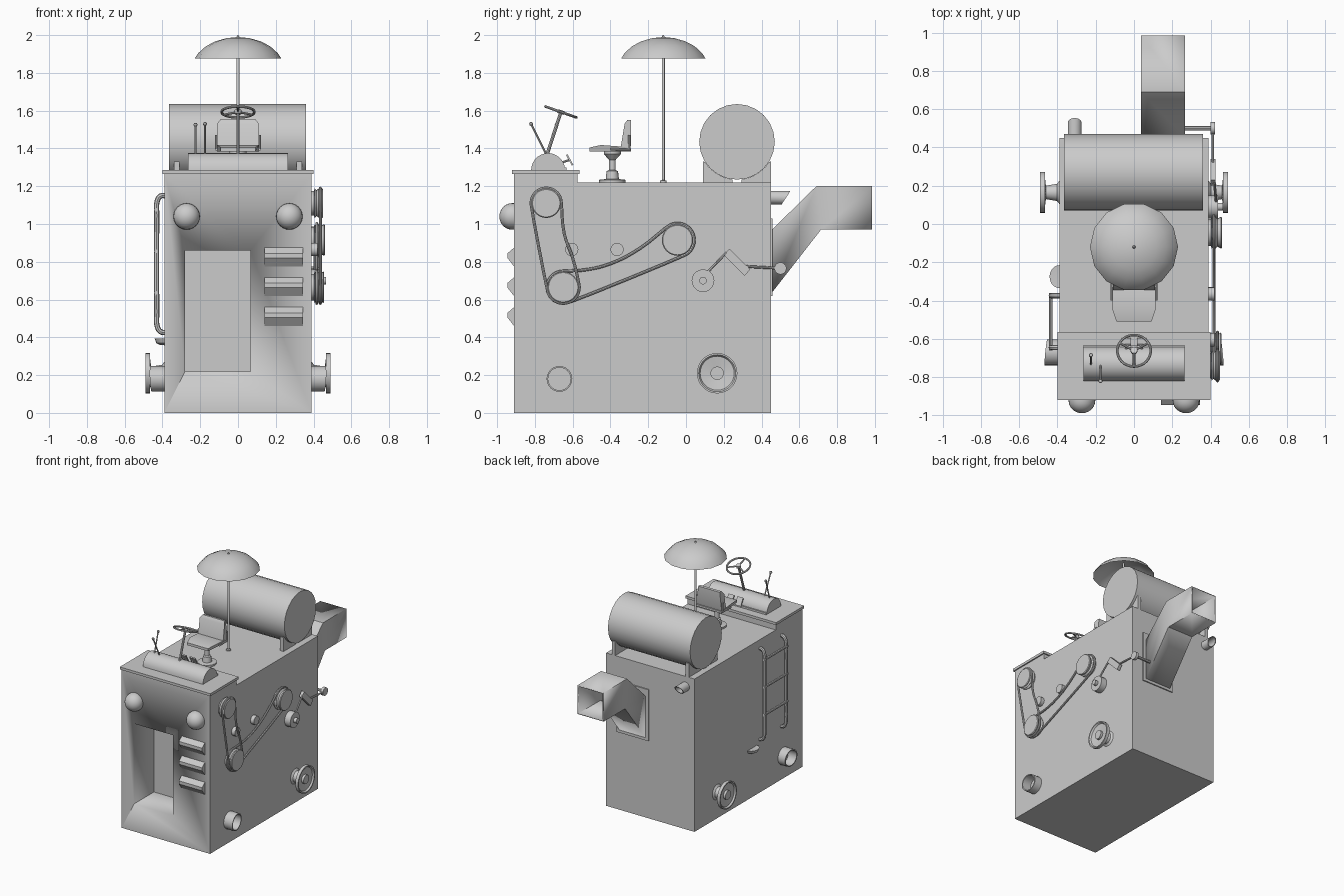
import bpy, bmesh
from math import sin, cos, pi, radians
from mathutils import Vector, Matrix

if "Cube" in bpy.data.objects:
    bpy.data.objects.remove(bpy.data.objects["Cube"])


def finish(name, bm, smooth=True):
    bmesh.ops.recalc_face_normals(bm, faces=bm.faces)
    me = bpy.data.meshes.new(name)
    bm.to_mesh(me)
    bm.free()
    ob = bpy.data.objects.new(name, me)
    bpy.context.collection.objects.link(ob)
    bpy.ops.object.select_all(action='DESELECT')
    ob.select_set(True)
    bpy.context.view_layer.objects.active = ob
    if smooth:
        bpy.ops.object.shade_smooth_by_angle(angle=radians(35))
    return ob


def prism(name, pts, x0, x1):
    """Extrude a (y, z) profile along x."""
    bm = bmesh.new()
    a = [bm.verts.new((x0, y, z)) for y, z in pts]
    b = [bm.verts.new((x1, y, z)) for y, z in pts]
    bm.faces.new(a)
    bm.faces.new(b[::-1])
    n = len(pts)
    for i in range(n):
        bm.faces.new((a[i], a[(i + 1) % n], b[(i + 1) % n], b[i]))
    return finish(name, bm)


def box(name, x0, x1, y0, y1, z0, z1):
    return prism(name, [(y0, z0), (y1, z0), (y1, z1), (y0, z1)], x0, x1)


def lathe(name, prof, loc, axis, n=24, slant=None):
    """Revolve (radius, height) points round an axis; slant skews the far end."""
    bm = bmesh.new()
    rot = Vector((0, 0, 1)).rotation_difference(Vector(axis)).to_matrix().to_4x4()
    m = Matrix.Translation(loc) @ rot
    rings = []
    for r, h in prof:
        if r == 0:
            rings.append([bm.verts.new(m @ Vector((0, 0, h)))])
        else:
            rings.append([bm.verts.new(m @ Vector((r * cos(2 * pi * i / n), r * sin(2 * pi * i / n), h)))
                          for i in range(n)])
    for a, b in zip(rings, rings[1:]):
        for i in range(n):
            j = (i + 1) % n
            f = [a[i % len(a)], a[j % len(a)], b[j % len(b)], b[i % len(b)]]
            f = list(dict.fromkeys(f))
            if len(f) > 2:
                bm.faces.new(f)
    if slant:
        o, ax, s = Vector(loc), Vector(axis), Vector(slant)
        for v in bm.verts:
            d = v.co - o
            if d.dot(ax) > 0.03:
                v.co += ax * d.dot(s)
    return finish(name, bm)


def cyl(name, r, loc, axis, h, n=24):
    return lathe(name, [(0, 0), (r, 0), (r, h), (0, h)], loc, axis, n)


def tube(name, pts, r, cyclic=False, smooth=False):
    cu = bpy.data.curves.new(name, 'CURVE')
    cu.dimensions = '3D'
    cu.bevel_depth = r
    cu.bevel_resolution = 2
    cu.use_fill_caps = True
    cu.resolution_u = 4
    sp = cu.splines.new('BEZIER')
    sp.bezier_points.add(len(pts) - 1)
    for p, c in zip(sp.bezier_points, pts):
        p.co = c
        p.handle_left_type = p.handle_right_type = 'AUTO' if smooth else 'VECTOR'
    sp.use_cyclic_u = cyclic
    ob = bpy.data.objects.new(name, cu)
    bpy.context.collection.objects.link(ob)
    bpy.ops.object.select_all(action='DESELECT')
    ob.select_set(True)
    bpy.context.view_layer.objects.active = ob
    bpy.ops.object.convert(target='MESH')
    bpy.ops.object.shade_smooth_by_angle(angle=radians(35))
    return bpy.context.object


def arc(cy, cz, r, a0, a1, n=12):
    return [(cy + r * cos(radians(a0 + (a1 - a0) * i / n)), cz + r * sin(radians(a0 + (a1 - a0) * i / n)))
            for i in range(n + 1)]


# body with front recess
body = prism('body', [(-.91, 0), (.45, 0), (.45, 1.22), (-.575, 1.22), (-.575, 1.265), (-.91, 1.265)], -.39, .39)
cut = box('recess_cutter', -.28, .065, -1, -.66, .22, .86)
mod = body.modifiers.new('recess', 'BOOLEAN')
mod.object, mod.solver = cut, 'EXACT'
bpy.context.view_layer.objects.active = body
bpy.ops.object.modifier_apply(modifier='recess')
bpy.data.objects.remove(cut)
box('deck_plate', -.4, .4, -.92, -.565, 1.265, 1.285)

# headlights and louvers
for x in (-.272, .272):
    lathe('headlight', [(.07, 0), (.07, .012)] + [(.07 * cos(t * pi / 12), .012 + .066 * sin(t * pi / 12))
          for t in range(1, 6)] + [(0, .078)], (x, -.91, 1.04), (0, -1, 0))
for z in (.775, .618, .46):
    prism('louver', [(-.91, z), (-.945, z + .045), (-.945, z + .07), (-.91, z + .1)], .14, .345)

# tank and cradles
cyl('tank', .2, (-.365, .27, 1.435), (1, 0, 0), .725)
for x in (-.34, .31):
    for s in (-1, 1):
        pts = [(-.18, 1.22), (-.18, 1.33)] + arc(0, 1.435, .2, 212, 263, 6) + [(-.025, 1.22)]
        prism('tank_cradle', [(.27 - s * y, z) for y, z in pts], x, x + .03)

# umbrella
lathe('umbrella_pole', [(0, 0), (.018, 0), (.018, .01), (.008, .012), (.008, .77), (.003, .78), (0, .78)],
      (0, -.12, 1.22), (0, 0, 1), 12)
dome = [(.23, 0), (.21, .03), (.17, .066), (.12, .092), (.06, .109), (0, .115)]
lathe('umbrella_canopy', [(0, .108), (.12, .085), (.205, .026)] + dome, (0, -.12, 1.875), (0, 0, 1), 14)

# seat
lathe('seat_pedestal', [(0, 0), (.07, 0), (.07, .014), (.035, .018), (.03, .06), (.018, .065), (.018, .12),
      (.045, .15), (.045, .165), (0, .165)], (0, -.39, 1.22), (0, 0, 1), 16)
cushion = prism('seat_cushion', [(-.51, 1.385), (-.29, 1.385), (-.29, 1.4), (-.34, 1.41), (-.45, 1.418), (-.51, 1.405)],
                -.112, .112)
for v in cushion.data.vertices:
    if v.co.y < -.5:
        v.co.x *= .82
back = prism('seat_back', [(-.345, 1.41), (-.3, 1.39), (-.29, 1.42), (-.29, 1.55), (-.31, 1.552), (-.325, 1.53)],
             -.11, .11)
for v in back.data.vertices:
    if v.co.z > 1.54:
        v.co.x *= .86
for x in (-.115, .115):
    tube('seat_bracket', [(x, -.4, 1.395), (x, -.3, 1.395), (x, -.3, 1.47)], .007)

# control console
prism('console', arc(-.73, 1.285, .09, 0, 180, 14), -.265, .265)
box('console_back', -.265, .265, -.66, -.632, 1.285, 1.3)
for x in (-.04, .04):
    tube('pedal_stem', [(x, -.66, 1.325), (x, -.615, 1.34)], .006)
    prism('pedal', [(-.636, 1.365), (-.628, 1.37), (-.596, 1.313), (-.604, 1.309)], x - .025, x + .025)
for x, y, z in ((-.225, -.685, 1.525), (-.175, -.82, 1.53)):
    tube('lever', [(x, -.735, 1.36), (x, y, z)], .005)
    lathe('lever_knob', [(0, -.011), (.008, -.008), (.011, 0), (.008, .008), (0, .011)], (x, y, z), (0, 0, 1), 10)

# steering wheel
hub = Vector((0, -.662, 1.593))
u, w = Vector((1, 0, 0)), Vector((0, .943, -.333))
rim = [hub + (u * cos(t * pi / 12) + w * sin(t * pi / 12)) * .087 for t in range(24)]
tube('steering_rim', rim, .007, True, True)
for t in (2, 10, 18):
    tube('steering_spoke', [hub, rim[t]], .006)
tube('steering_column', [(0, -.738, 1.36), hub], .009)
cyl('steering_hub', .018, hub - Vector((0, .003, .01)), (0, .333, .943), .02, 12)

# drive pulleys and belts on the right side
for y, z, r, h in ((-.74, 1.11, .078, .06), (-.65, .665, .083, .066), (-.045, .915, .083, .07)):
    lathe('pulley', [(0, 0), (r - .012, 0), (r - .012, .012), (r, .016), (r - .01, .026), (r, .036), (r - .01, .045),
          (r, h - .005), (r - .005, h), (0, h)], (.39, y, z), (1, 0, 0))
b1 = arc(-.74, 1.11, .08, 0, 187) + arc(-.65, .665, .085, 190, 375) + [(-.6, .82), (-.645, .95)]
b2 = arc(-.65, .665, .085, 90, 290) + arc(-.045, .915, .088, -65, 115) + [(-.245, .87), (-.4, .79), (-.535, .757)]
for name, pts, x in (('front_belt', b1, .436), ('rear_belt', b2, .417)):
    tube(name, [(x, y, z) for y, z in pts], .008, True, True)
for y in (-.605, -.365):
    cyl('idler', .035, (.39, y, .865), (1, 0, 0), .03, 16)

# crank linkage to chute shaft
lathe('crank_disc', [(0, 0), (.06, 0), (.06, .05), (.02, .05), (.02, .075), (0, .075)], (.39, .09, .7), (1, 0, 0), 20)
tube('crank_arm', [(.43, .1, .73), (.42, .215, .85)], .007)
prism('link_block', [(.2, .835), (.23, .87), (.34, .76), (.31, .725)], .4, .425)
tube('link_rod', [(.412, .32, .775), (.412, .5, .765)], .007)
cyl('link_end', .032, (.4, .5, .765), (1, 0, 0), .022, 16)
tube('chute_shaft', [(.25, .5, .765), (.42, .5, .765)], .011)

# mirrored handwheels and side pipes
for s in (-1, 1):
    lathe('handwheel', [(.06, 0), (.045, .012), (.035, .07), (.1, .078), (.107, .075), (.107, .1), (.098, .1),
          (.09, .088), (.035, .08), (.035, .098), (0, .098)], (s * .39, .165, .21), (s, 0, 0), 28)
    lathe('side_pipe', [(.068, 0), (.068, .07), (.06, .07), (.06, .002), (0, .002)], (s * .39, -.67, .18), (s, 0, 0),
          24, slant=(0, -.1, .05))

# discharge chute, flange and exhaust
bm = bmesh.new()
rings = []
for (ya, za), (yb, zb) in (((.45, .63), (.45, .965)), ((.715, .97), (.69, 1.2)), ((.985, .97), (.985, 1.2))):
    rings.append([bm.verts.new(c) for c in ((.037, ya, za), (.267, ya, za), (.267, yb, zb), (.037, yb, zb))])
for a, b in zip(rings, rings[1:]):
    for i in range(4):
        bm.faces.new((a[i], a[(i + 1) % 4], b[(i + 1) % 4], b[i]))
chute = finish('chute', bm)
sol = chute.modifiers.new('wall', 'SOLIDIFY')
sol.thickness, sol.offset = .012, -1
box('chute_flange', .01, .293, .45, .459, .62, 1.03)
lathe('exhaust', [(.036, 0), (.036, .08), (.03, .08), (.03, .005), (0, .005)], (-.31, .45, 1.14), (0, 1, 0), 20,
      slant=(0, 0, .65))

# ladder and step on the left side
for y in (-.375, -.645):
    tube('ladder_rail', [(-.385, y, 1.15), (-.41, y, 1.148), (-.428, y, 1.12), (-.43, y, 1.05), (-.43, y, .53),
         (-.428, y, .46), (-.41, y, .43), (-.385, y, .425)], .014, False, True)
for z in (1.075, .855, .635):
    tube('ladder_rung', [(-.435, -.36, z), (-.435, -.66, z)], .01)
step = lathe('step_bowl', [(0, .012), (.06, .015), (.05, -.008), (.03, -.018), (0, -.02)], (0, 0, 0), (0, 0, 1), 20)
step.scale = (.85, 1, 1)
step.location = (-.39, -.275, .378)
